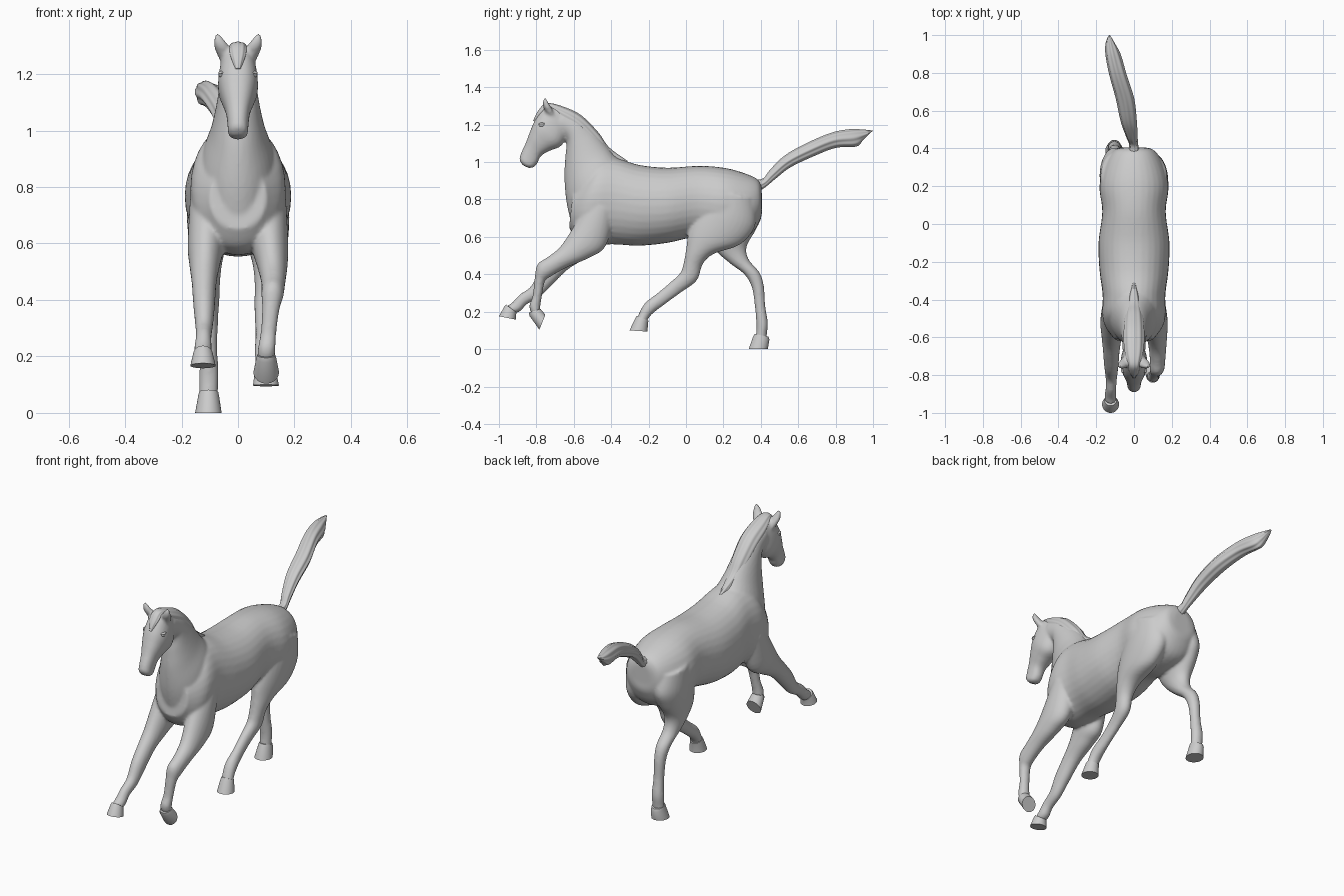
import bpy, bmesh, math
from mathutils import Vector


def spline(rows, sub):
    """Catmull-Rom interpolation through the section rows."""
    pts = [Vector(r) for r in rows]
    out = []
    for i in range(len(pts) - 1):
        a, b, c, d = pts[max(i - 1, 0)], pts[i], pts[i + 1], pts[min(i + 2, len(pts) - 1)]
        for k in range(sub):
            t = k / sub
            out.append(0.5 * (2 * b + (c - a) * t + (2 * a - 5 * b + 4 * c - d) * t * t
                              + (3 * b - a - 3 * c + d) * t ** 3))
    return out + [pts[-1]]


def loft(name, rows, sub=5, n=32, power=1.0, ridge=0.0, strands=9):
    """Skin oval sections; each row is: outer y, z, inner y, z, centre x, half width."""
    bm = bmesh.new()
    rings = []
    for r in (spline(rows, sub) if sub > 1 else rows):
        centre = Vector((r[4], (r[0] + r[2]) / 2, (r[1] + r[3]) / 2))
        axis = Vector((0, (r[0] - r[2]) / 2, (r[1] - r[3]) / 2))
        ring = []
        for k in range(n):
            a = 2 * math.pi * k / n
            s, c = math.sin(a), math.cos(a)
            m = 1 - ridge + ridge * math.cos(strands * a)
            u = math.copysign(abs(c) ** power, c) * m
            v = math.copysign(abs(s) ** power, s) * m
            ring.append(bm.verts.new(centre + axis * u + Vector((max(r[5], .002) * v, 0, 0))))
        rings.append(ring)
    for p, q in zip(rings, rings[1:]):
        for k in range(n):
            bm.faces.new((p[k], p[(k + 1) % n], q[(k + 1) % n], q[k]))
    bm.faces.new(rings[0])
    bm.faces.new(rings[-1])
    bmesh.ops.recalc_face_normals(bm, faces=bm.faces)
    me = bpy.data.meshes.new(name)
    bm.to_mesh(me)
    bm.free()
    ob = bpy.data.objects.new(name, me)
    bpy.context.collection.objects.link(ob)
    select([ob])
    bpy.ops.object.shade_smooth_by_angle(angle=math.radians(50))
    return ob


def select(obs):
    bpy.ops.object.select_all(action='DESELECT')
    for o in obs:
        o.select_set(True)
    bpy.context.view_layer.objects.active = obs[0]


# Trunk, from rump to breast
torso = loft("body", [
    (.405, .87, .405, .76, 0, .05), (.38, .91, .40, .70, 0, .105),
    (.30, .945, .34, .61, 0, .155), (.20, .97, .20, .58, 0, .183),
    (.07, .98, .06, .60, 0, .168), (-.10, .97, -.10, .568, 0, .188),
    (-.25, .985, -.25, .553, 0, .182), (-.37, 1.02, -.38, .56, 0, .166),
    (-.45, 1.02, -.50, .56, 0, .168), (-.50, .98, -.58, .585, 0, .152),
    (-.60, .88, -.625, .65, 0, .10)], power=.95)

# Neck and head
neck = loft("neck", [
    (-.33, 1.0, -.60, .62, 0, .14), (-.38, 1.035, -.638, .78, 0, .125),
    (-.42, 1.085, -.65, .92, 0, .095), (-.49, 1.17, -.645, 1.03, 0, .074),
    (-.57, 1.242, -.64, 1.11, 0, .064), (-.66, 1.285, -.68, 1.14, 0, .06)])
head = loft("head", [
    (-.69, 1.305, -.625, 1.20, 0, .045), (-.755, 1.295, -.637, 1.14, 0, .062),
    (-.807, 1.225, -.67, 1.085, 0, .071), (-.835, 1.16, -.73, 1.06, 0, .058),
    (-.858, 1.10, -.775, 1.033, 0, .043), (-.883, 1.045, -.795, .993, 0, .037),
    (-.89, 1.012, -.815, .972, 0, .035), (-.875, .985, -.84, .968, 0, .022)], power=.85)

# Legs: each set of sections ends at the pastern
fore_right = loft("fore_leg_right", [
    (-.52, .80, -.38, .72, -.10, .07), (-.61, .64, -.43, .55, -.113, .065),
    (-.665, .55, -.51, .495, -.118, .054), (-.72, .485, -.62, .435, -.12, .044),
    (-.785, .41, -.715, .345, -.12, .038), (-.832, .333, -.78, .28, -.12, .031),
    (-.888, .293, -.85, .24, -.122, .028), (-.928, .25, -.883, .205, -.124, .031),
    (-.955, .232, -.915, .19, -.124, .03)])
fore_left = loft("fore_leg_left", [
    (-.52, .80, -.38, .72, .10, .07), (-.61, .64, -.43, .55, .113, .065),
    (-.675, .545, -.52, .487, .122, .053), (-.74, .492, -.64, .435, .125, .043),
    (-.795, .452, -.733, .382, .122, .039), (-.81, .37, -.755, .36, .116, .031),
    (-.82, .285, -.77, .285, .108, .028), (-.838, .23, -.778, .235, .102, .031),
    (-.825, .185, -.78, .205, .10, .031)])
hind_left = loft("hind_leg_left", [
    (.13, .86, .37, .80, .09, .085), (.06, .74, .37, .66, .10, .082),
    (.015, .63, .29, .56, .105, .07), (0, .53, .15, .51, .105, .052),
    (-.015, .45, .09, .455, .10, .041), (-.033, .405, .058, .367, .095, .037),
    (-.087, .355, -.028, .302, .09, .03), (-.152, .30, -.11, .242, .09, .028),
    (-.218, .248, -.17, .197, .092, .033), (-.252, .19, -.20, .165, .095, .033),
    (-.265, .155, -.212, .13, .098, .033)])
hind_right = loft("hind_leg_right", [
    (.13, .86, .38, .82, -.09, .085), (.11, .72, .405, .72, -.10, .082),
    (.11, .60, .375, .64, -.105, .07), (.16, .525, .325, .55, -.108, .053),
    (.237, .457, .335, .48, -.106, .043), (.312, .40, .393, .41, -.103, .038),
    (.352, .33, .416, .34, -.102, .032), (.368, .23, .424, .23, -.102, .029),
    (.376, .14, .438, .14, -.103, .034), (.375, .085, .433, .085, -.104, .033),
    (.37, .05, .43, .045, -.105, .033)])

# Ears, mirrored
ears = [loft("ear", [
    (-.745, 1.255, -.70, 1.245, s * .043, .022), (-.763, 1.293, -.715, 1.283, s * .054, .029),
    (-.766, 1.32, -.733, 1.313, s * .066, .021), (-.758, 1.347, -.75, 1.345, s * .074, .005)])
    for s in (-1, 1)]

# Fuse the anatomy into one smooth skin
select([torso, neck, head, fore_right, fore_left, hind_left, hind_right] + ears)
bpy.ops.object.join()
remesh = torso.modifiers.new("skin", 'REMESH')
remesh.mode = 'VOXEL'
remesh.voxel_size = .008
remesh.use_smooth_shade = True
relax = torso.modifiers.new("relax", 'SMOOTH')
relax.factor = .5
relax.iterations = 6

# Hooves: coronet, wall and flat sole
for name, rows in {
    "hoof_fore_right": [(-.962, .238, -.905, .195, -.124, .032), (-.97, .23, -.908, .187, -.124, .035),
                        (-1.0, .176, -.91, .158, -.124, .045)],
    "hoof_fore_left": [(-.84, .195, -.778, .215, .10, .032), (-.837, .178, -.77, .206, .10, .036),
                       (-.784, .104, -.752, .183, .10, .045)],
    "hoof_hind_left": [(-.263, .178, -.20, .152, .096, .034), (-.272, .164, -.203, .14, .097, .037),
                       (-.302, .1, -.206, .094, .099, .046)],
    "hoof_hind_right": [(.367, .082, .441, .066, -.104, .034), (.36, .07, .446, .05, -.104, .037),
                        (.335, 0, .437, 0, -.105, .047)],
}.items():
    loft(name, rows, sub=1)

# Mane lying along the crest, ending in a forelock
loft("mane", [
    (-.31, 1.005, -.35, .97, 0, .012), (-.41, 1.078, -.45, 1.01, 0, .036),
    (-.468, 1.158, -.52, 1.07, 0, .05), (-.56, 1.25, -.59, 1.14, 0, .057),
    (-.66, 1.298, -.66, 1.20, 0, .054), (-.745, 1.315, -.72, 1.26, 0, .035),
    (-.79, 1.275, -.76, 1.25, 0, .028), (-.818, 1.22, -.79, 1.21, 0, .01)],
    n=64, ridge=.03, strands=10)

# Tail streaming backwards, with strand grooves
loft("tail", [
    (.375, .905, .40, .85, 0, .028), (.415, .915, .43, .87, -.002, .024),
    (.45, .96, .48, .912, -.012, .031), (.53, 1.037, .56, .973, -.028, .043),
    (.65, 1.104, .68, 1.03, -.048, .049), (.78, 1.158, .80, 1.076, -.085, .046),
    (.88, 1.176, .91, 1.083, -.11, .041), (.96, 1.173, .945, 1.115, -.125, .026),
    (1.0, 1.168, .985, 1.155, -.13, .008)], n=64, ridge=.05, strands=8)

# Eyes, with upper lids
for s in (-1, 1):
    for name, r, z in (("eye", .014, 1.198), ("eyelid", .016, 1.204)):
        bpy.ops.mesh.primitive_uv_sphere_add(segments=24, ring_count=12, radius=r,
                                             location=(s * .058, -.77, z))
        ob = bpy.context.object
        ob.name = name
        ob.scale = (.75, 1.2, .8 if name == "eye" else .45)
        bpy.ops.object.shade_smooth()
